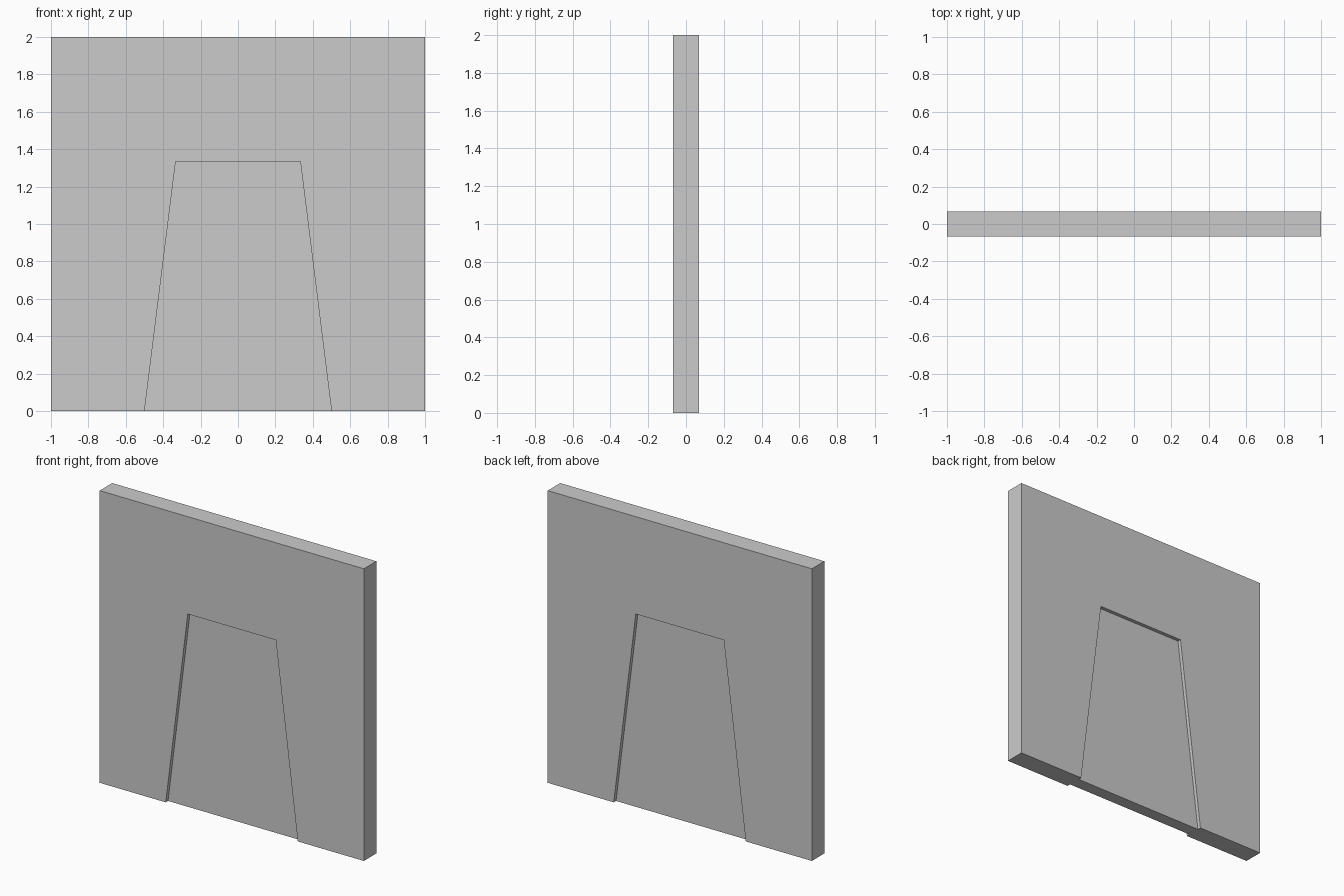
import bpy
import bmesh

if "Cube" in bpy.data.objects:
    bpy.data.objects.remove(bpy.data.objects["Cube"])

T = 0.0675      # half thickness of the wall
DEPTH = 0.025   # depth of the doorway recess on each side


def prism(name, outline, y0, y1):
    """Extrude an x-z outline along y."""
    bm = bmesh.new()
    face = bm.faces.new([bm.verts.new((x, y0, z)) for x, z in outline])
    ext = bmesh.ops.extrude_face_region(bm, geom=[face])
    moved = [v for v in ext["geom"] if isinstance(v, bmesh.types.BMVert)]
    bmesh.ops.translate(bm, verts=moved, vec=(0, y1 - y0, 0))
    bmesh.ops.recalc_face_normals(bm, faces=bm.faces)
    mesh = bpy.data.meshes.new(name)
    bm.to_mesh(mesh)
    bm.free()
    obj = bpy.data.objects.new(name, mesh)
    bpy.context.collection.objects.link(obj)
    return obj


# Square wall slab
wall = prism("wall_with_doorway", [(-1, 0), (1, 0), (1, 2), (-1, 2)], -T, T)

# Tapered doorway recess, front and back (sides continue below the floor)
doorway = [(-0.5125, -0.1), (0.5125, -0.1), (0.3333, 1.3333), (-0.3333, 1.3333)]
cutters = []
for side, label in ((-1, "front"), (1, "back")):
    cutter = prism(label + "_recess_cutter", doorway,
                   side * (T - DEPTH), side * (T + 0.1))
    cutter.hide_render = True
    cutters.append(cutter)
    mod = wall.modifiers.new(label + "_recess", "BOOLEAN")
    mod.operation = "DIFFERENCE"
    mod.solver = "EXACT"
    mod.object = cutter

# Apply the recesses and remove the cutters
bpy.context.view_layer.objects.active = wall
wall.select_set(True)
for mod in list(wall.modifiers):
    bpy.ops.object.modifier_apply(modifier=mod.name)
for cutter in cutters:
    bpy.data.objects.remove(cutter)
